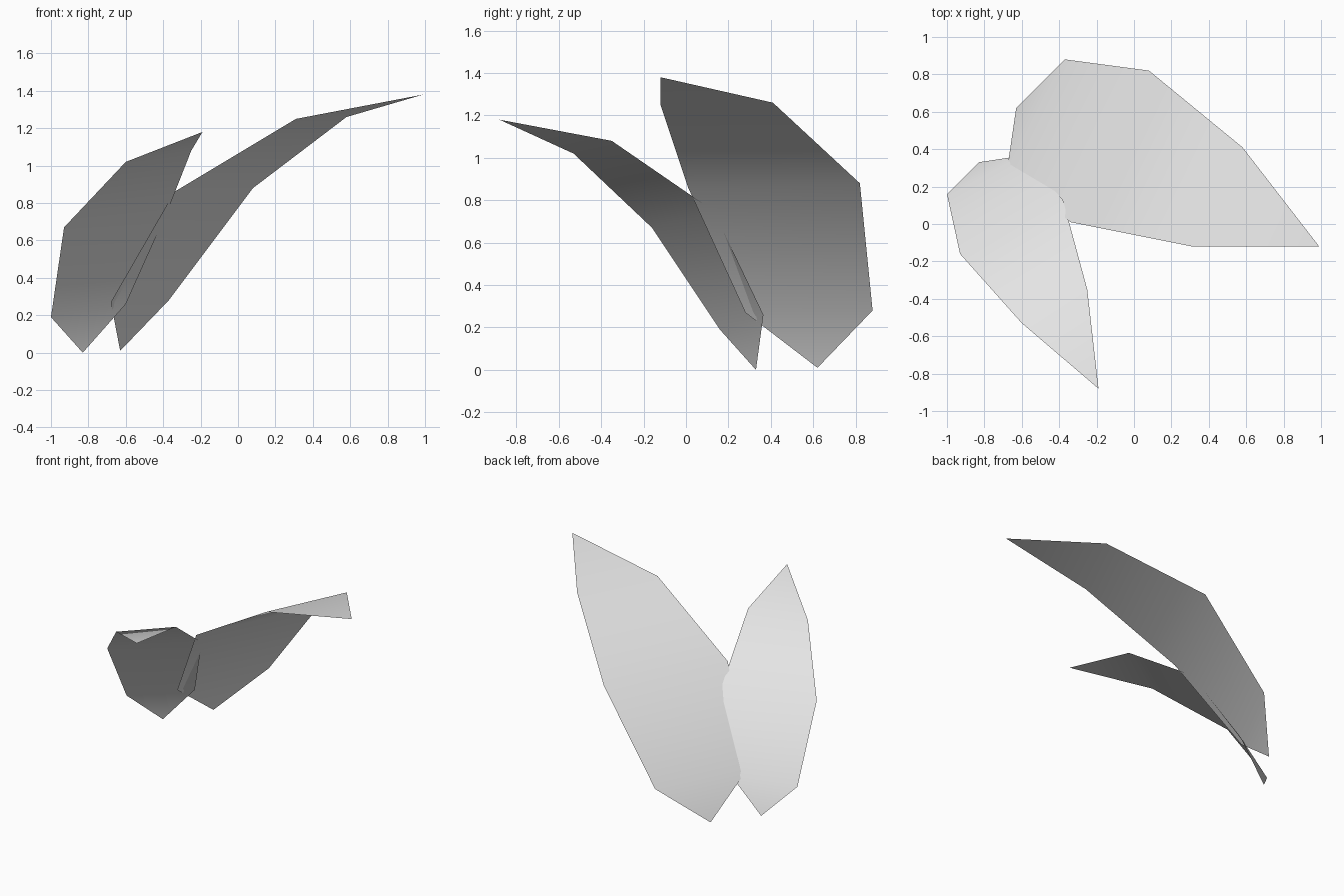
import bpy
import bmesh

cube = bpy.data.objects.get("Cube")
if cube:
    bpy.data.objects.remove(cube, do_unlink=True)

# One pale grey for both leaves
grey = bpy.data.materials.new("pale grey leaf")
grey.use_nodes = True
colour = (0.8, 0.8, 0.8, 1)
grey.diffuse_color = colour
shader = next(n for n in grey.node_tree.nodes if n.type == "BSDF_PRINCIPLED")
shader.inputs["Base Color"].default_value = colour


def leaf(name, base, ribs, tip):
    """Thin bent sheet: a base point, cross ribs (edge to edge), and a tip."""
    bm = bmesh.new()
    start, end = bm.verts.new(base), bm.verts.new(tip)
    rows = [[bm.verts.new(p) for p in rib] for rib in ribs]
    bm.faces.new((start, *rows[0]))
    for low, high in zip(rows, rows[1:]):
        bm.faces.new((low[0], high[0], high[1], low[1]))
    bm.faces.new((rows[-1][0], end, rows[-1][1]))
    for face in bm.faces:
        face.smooth = True
    mesh = bpy.data.meshes.new(name)
    bm.to_mesh(mesh)
    bm.free()
    mesh.materials.append(grey)
    obj = bpy.data.objects.new(name, mesh)
    bpy.context.collection.objects.link(obj)
    return obj


# Long leaf arching to the left
leaf("large_leaf", (-0.63, 0.62, 0.01),
     [((-0.68, 0.28, 0.27), (-0.37, 0.88, 0.28)),
      ((-0.34, 0.01, 0.86), (0.08, 0.82, 0.88)),
      ((0.31, -0.12, 1.25), (0.58, 0.41, 1.26))],
     (0.99, -0.12, 1.38))

# Short leaf arching to the front
leaf("small_leaf", (-0.83, 0.33, 0.0),
     [((-1.0, 0.16, 0.19), (-0.6, 0.365, 0.26)),
      ((-0.93, -0.16, 0.67), (-0.38, 0.13, 0.75)),
      ((-0.6, -0.53, 1.02), (-0.25, -0.35, 1.08))],
     (-0.19, -0.88, 1.18))
